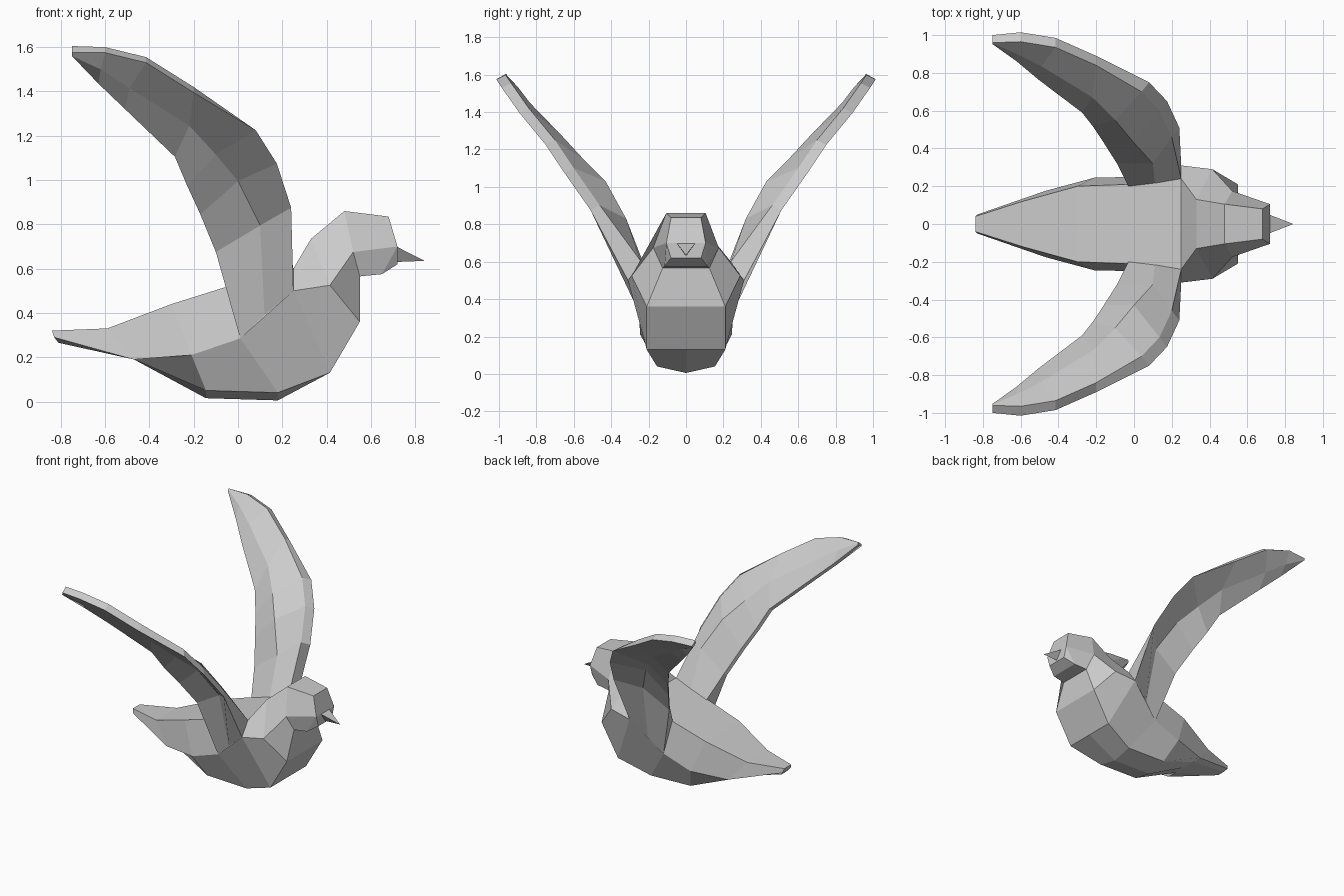
import bpy, bmesh
from mathutils import Vector

if "Cube" in bpy.data.objects:
    bpy.data.objects.remove(bpy.data.objects["Cube"])

grey = bpy.data.materials.new("light_grey")
grey.diffuse_color = (0.6, 0.6, 0.6, 1)
grey.use_nodes = True
grey.node_tree.nodes["Principled BSDF"].inputs["Base Color"].default_value = grey.diffuse_color


def loft(name, rings):
    """Skin a row of closed rings, capping both ends with strips of quads."""
    bm = bmesh.new()
    rows = [[bm.verts.new(p) for p in ring] for ring in rings]
    n = len(rows[0])
    for a, b in zip(rows, rows[1:]):
        for i in range(n):
            j = (i + 1) % n
            bm.faces.new((a[i], a[j], b[j], b[i]))
    for r in (rows[0], rows[-1]):
        for i in range(n // 2):
            quad = [r[i], r[i + 1], r[n - 2 - i], r[n - 1 - i]]
            quad = list(dict.fromkeys(quad))
            if len(quad) > 2:
                bm.faces.new(quad)
    bmesh.ops.remove_doubles(bm, verts=bm.verts, dist=0.0005)
    bmesh.ops.dissolve_degenerate(bm, edges=bm.edges, dist=0.0005)
    bmesh.ops.recalc_face_normals(bm, faces=bm.faces)
    mesh = bpy.data.meshes.new(name)
    bm.to_mesh(mesh)
    bm.free()
    mesh.materials.append(grey)
    obj = bpy.data.objects.new(name, mesh)
    bpy.context.collection.objects.link(obj)
    return obj


# Body and head: top edge, side edge, belly edge, keel drop; tail to face
body = [
    ((-.84, .04, .32), (-.83, .05, .29), (-.81, .03, .265), 0),
    ((-.59, .12, .33), (-.47, .175, .19), (-.47, .10, .19), 0),
    ((-.30, .20, .44), (-.21, .245, .21), (-.145, .155, .05), .035),
    ((-.03, .21, .525), (.01, .25, .285), (.18, .155, .04), .035),
    ((.25, .24, .60), (.25, .31, .50), (.415, .21, .13), 0),
    ((.33, .13, .735), (.415, .29, .525), (.55, .21, .36), 0),
    ((.48, .105, .86), (.52, .175, .675), (.55, .125, .565), 0),
    ((.68, .08, .835), (.72, .105, .70), (.65, .115, .575), 0),
    ((.68, .08, .835), (.72, .105, .70), (.72, .08, .62), 0),
]
rings = []
for top, side, belly, drop in body:
    half = [top, side, belly]
    keel = (belly[0], 0, belly[2] - drop)
    rings.append(half + [keel] + [(x, -y, z) for x, y, z in reversed(half)])
loft("body", rings)

# Beak: small three-sided spike
tip = (.84, 0, .635)
loft("beak", [[(.715, .05, .70), (.715, 0, .63), (.715, -.05, .70)],
              [(.84, .0015, .636), tip, (.84, -.0015, .636)]])

# Wing upper surface: leading, middle and trailing point, root to tip
wing = [
    ((.25, .24, .60), (.11, .215, .56), (-.03, .20, .525)),
    ((.20, .46, .90), (.10, .32, .83), (-.09, .32, .69)),
    ((.135, .60, 1.10), (0, .43, 1.03), (-.16, .43, .86)),
    ((.04, .70, 1.25), (-.10, .55, 1.15), (-.22, .52, .99)),
    ((-.20, .84, 1.42), (-.22, .67, 1.28), (-.275, .59, 1.12)),
    ((-.415, .935, 1.555), (-.49, .835, 1.45), (-.50, .76, 1.335)),
    ((-.60, .965, 1.60), (-.62, .90, 1.535), (-.62, .86, 1.45)),
    ((-.75, .96, 1.605), (-.75, .957, 1.595), (-.75, .953, 1.585)),
]
# Underside of the wing root sits flush with the flank
root_under = [(.01, .25, .285), (.12, .28, .39), (.25, .31, .50)]
for side, label in ((1, "left"), (-1, "right")):
    rings = []
    for k, upper in enumerate(wing):
        lead, mid, trail = map(Vector, upper)
        gap = Vector((.04 if k < 4 else 0, .05, -.025))
        if k == len(wing) - 1:
            gap = Vector((0, .04, -.03))
        under = [trail + Vector((-.01 if k < 7 else 0, .02, -.015)),
                 mid + Vector((0, .045, -.035)), lead + gap]
        if k == 0:
            under = map(Vector, root_under)
        rings.append([(p.x, p.y * side, p.z) for p in (lead, mid, trail, *under)])
    loft(label + "_wing", rings)
